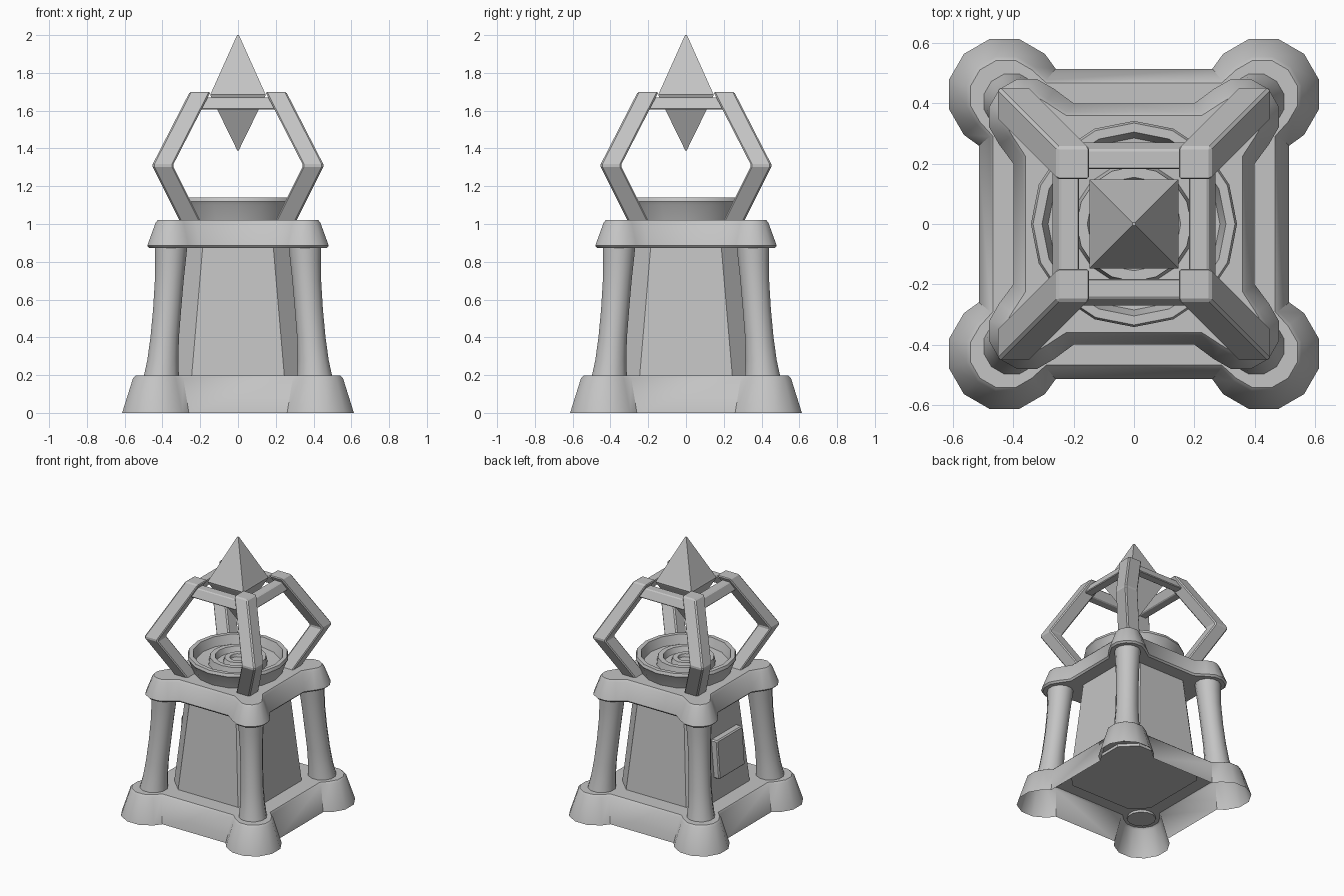
import bpy
import bmesh
from math import cos, sin, pi, radians
from mathutils import Vector, Matrix

cube = bpy.data.objects.get("Cube")
if cube:
    bpy.data.objects.remove(cube, do_unlink=True)

stone = bpy.data.materials.new("plain_grey")
stone.use_nodes = True
grey = (0.55, 0.55, 0.55, 1)
stone.diffuse_color = grey
stone.node_tree.nodes["Principled BSDF"].inputs["Base Color"].default_value = grey


def loft(name, rings, bottom=True, top=True, bevel=0, smooth=True):
    """Skin a stack of equal-length counter-clockwise rings, lowest first."""
    bm = bmesh.new()
    loops = [[bm.verts.new(p) for p in ring] for ring in rings]
    n = len(loops[0])
    for low, high in zip(loops, loops[1:]):
        for i in range(n):
            j = (i + 1) % n
            bm.faces.new((low[i], low[j], high[j], high[i]))
    if bottom:
        bm.faces.new(loops[0][::-1])
    if top:
        bm.faces.new(loops[-1])
    if bevel:
        bmesh.ops.bevel(bm, geom=bm.edges[:], offset=bevel, segments=1,
                        affect='EDGES', clamp_overlap=True)
    mesh = bpy.data.meshes.new(name)
    bm.to_mesh(mesh)
    bm.free()
    mesh.materials.append(stone)
    ob = bpy.data.objects.new(name, mesh)
    bpy.context.collection.objects.link(ob)
    if smooth:
        bpy.ops.object.select_all(action='DESELECT')
        ob.select_set(True)
        bpy.context.view_layer.objects.active = ob
        bpy.ops.object.shade_smooth_by_angle(angle=radians(35))
    return ob


def circle(x, y, z, r, n, turn=0):
    return [Vector((x + r * cos(2 * pi * i / n + turn),
                    y + r * sin(2 * pi * i / n + turn), z)) for i in range(n)]


def rect(x, y, z, hx, hy):
    return [Vector((x + sx * hx, y + sy * hy, z))
            for sx, sy in ((-1, -1), (1, -1), (1, 1), (-1, 1))]


def lobed(z, centre, r, edge, joint):
    """Square outline with a round lobe at every corner."""
    quarter = [Vector((edge, joint, z))]
    quarter += [Vector((centre + r * cos(radians(a)), centre + r * sin(radians(a)), z))
                for a in range(-45, 136, 30)]
    quarter.append(Vector((joint, edge, z)))
    return [Matrix.Rotation(k * pi / 2, 3, 'Z') @ p for k in range(4) for p in quarter]


def chamfered(z, w, cut=0.105):
    """Square outline with cut corners."""
    corner = [Vector((w, w - cut, z)), Vector((w - cut, w, z))]
    return [Matrix.Rotation(k * pi / 2, 3, 'Z') @ p for k in range(4) for p in corner]


# Flared base skirt, open underneath
loft("base_skirt", [lobed(0, 0.43, 0.19, 0.515, 0.26),
                    lobed(0.185, 0.425, 0.135, 0.478, 0.29),
                    lobed(0.197, 0.425, 0.122, 0.467, 0.29)], bottom=False)

# Tapered central body
loft("body", [chamfered(0.175, 0.352), chamfered(0.9, 0.29)], smooth=False)

# Raised panel on one wall
loft("wall_panel", [rect(-0.335, 0, 0.36, 0.045, 0.15),
                    rect(-0.315, 0, 0.64, 0.045, 0.15)], bevel=0.008, smooth=False)

# Upper cornice
loft("cornice", [lobed(0.873, 0.355, 0.118, 0.39, 0.2),
                 lobed(0.885, 0.355, 0.13, 0.4, 0.2),
                 lobed(1.005, 0.35, 0.09, 0.372, 0.225),
                 lobed(1.02, 0.35, 0.078, 0.36, 0.225)])

# Rounded bowl with concentric rings
bowl = [(0.295, 1.0), (0.33, 1.1), (0.342, 1.12), (0.335, 1.14), (0.305, 1.14),
        (0.285, 1.075), (0.2, 1.07), (0.19, 1.12), (0.155, 1.12), (0.14, 1.08),
        (0.1, 1.08), (0.09, 1.11), (0.055, 1.11), (0.05, 1.09), (0.03, 1.09)]
loft("bowl", [circle(0, 0, z, r, 16) for r, z in bowl])

# Corner columns and bent arms
column = [(0.18, 0.407, 0.098), (0.28, 0.398, 0.085), (0.4, 0.388, 0.078),
          (0.55, 0.375, 0.077), (0.7, 0.364, 0.079), (0.8, 0.358, 0.084),
          (0.89, 0.354, 0.09)]
arm = [(1.0, 0.245), (1.31, 0.4), (1.7, 0.2)]
for sx, side in ((-1, "right"), (1, "left")):
    for sy, end in ((-1, "front"), (1, "back")):
        loft(f"column_{end}_{side}",
             [circle(sx * c, sy * c, z, r, 12, pi / 12) for z, c, r in column])
        loft(f"arm_{end}_{side}",
             [rect(sx * c, sy * c, z, 0.055, 0.055) for z, c in arm],
             bevel=0.008, smooth=False)

# Crossbars joining the arm tops
for k, side in enumerate(("front", "left", "back", "right")):
    bar = loft(f"crossbar_{side}", [rect(0, -0.24, 1.605, 0.2, 0.033),
                                    rect(0, -0.213, 1.67, 0.18, 0.033)],
               bevel=0.006, smooth=False)
    bar.rotation_euler.z = k * pi / 2

# Floating crystal
loft("crystal", [rect(0, 0, z, h, h) for z, h in
                 ((1.39, 0.004), (1.672, 0.142), (1.685, 0.147), (1.695, 0.142),
                  (2.0, 0.005))], smooth=False)
